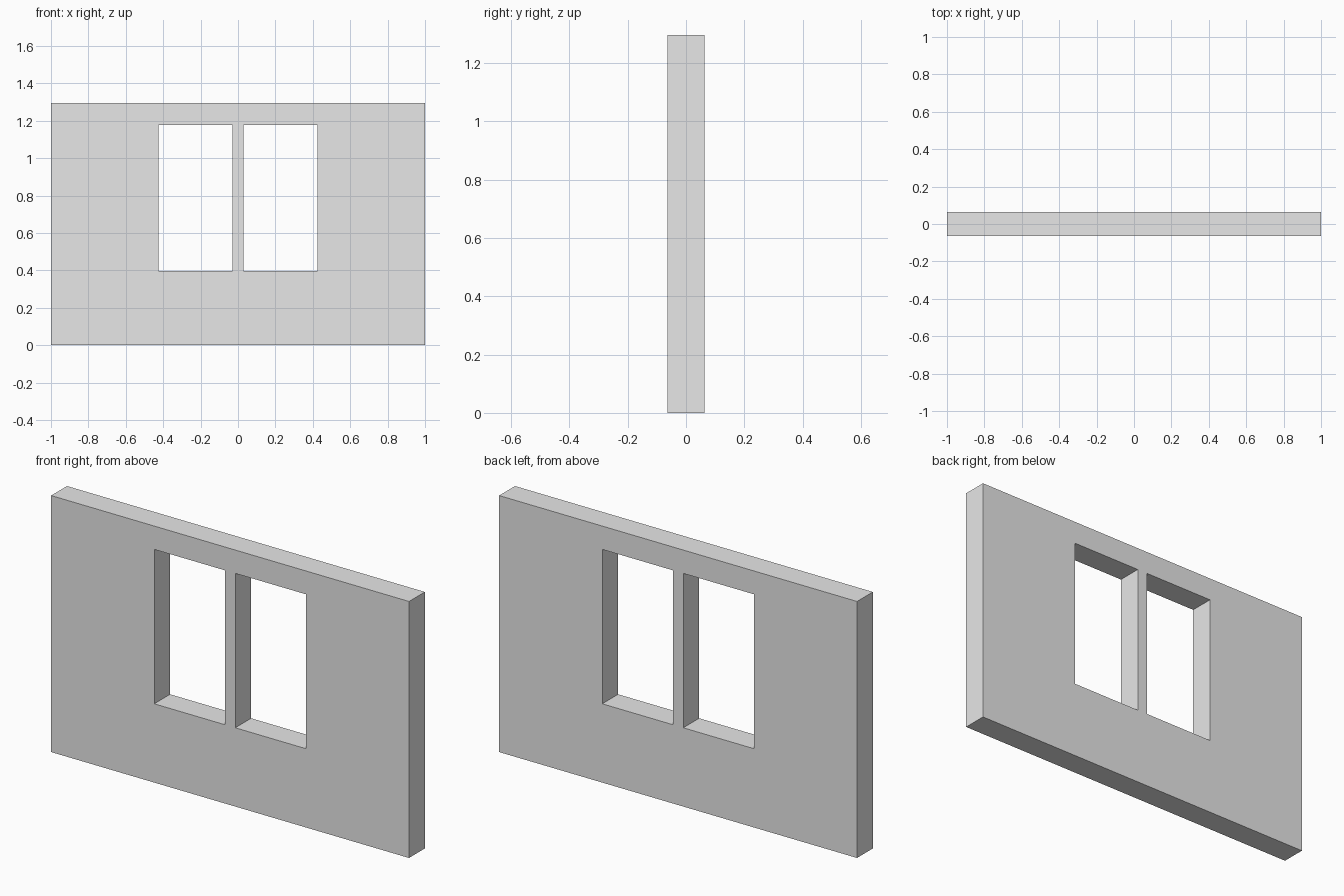
import bpy
import bmesh

WIDTH, THICKNESS, HEIGHT = 2.0, 0.126, 1.296
OUTER, MULLION = 0.424, 0.029      # half widths of the window pair and the mullion
SILL, HEAD = 0.398, 1.178          # bottom and top of the openings

if "Cube" in bpy.data.objects:
    bpy.data.objects.remove(bpy.data.objects["Cube"], do_unlink=True)

# Plain grey material
grey = bpy.data.materials.new("plain_grey")
grey.use_nodes = True
colour = (0.8, 0.8, 0.8, 1.0)
grey.diffuse_color = colour
grey.node_tree.nodes["Principled BSDF"].inputs["Base Color"].default_value = colour

# Wall panel laid out as a grid, leaving out the two window cells
xs = [-WIDTH / 2, -OUTER, -MULLION, MULLION, OUTER, WIDTH / 2]
zs = [0, SILL, HEAD, HEIGHT]
openings = {(1, 1), (3, 1)}

bm = bmesh.new()
grid = [[bm.verts.new((x, -THICKNESS / 2, z)) for z in zs] for x in xs]
panel = []
for i in range(len(xs) - 1):
    for k in range(len(zs) - 1):
        if (i, k) not in openings:
            panel.append(bm.faces.new((grid[i][k], grid[i + 1][k],
                                       grid[i + 1][k + 1], grid[i][k + 1])))

# Thickness, with reveals around the openings
back = bmesh.ops.extrude_face_region(bm, geom=panel, use_keep_orig=True)
bmesh.ops.translate(bm, vec=(0, THICKNESS, 0),
                    verts=[g for g in back["geom"] if isinstance(g, bmesh.types.BMVert)])
bmesh.ops.recalc_face_normals(bm, faces=bm.faces)

mesh = bpy.data.meshes.new("window_wall")
bm.to_mesh(mesh)
bm.free()
mesh.materials.append(grey)
wall = bpy.data.objects.new("window_wall", mesh)
bpy.context.collection.objects.link(wall)
